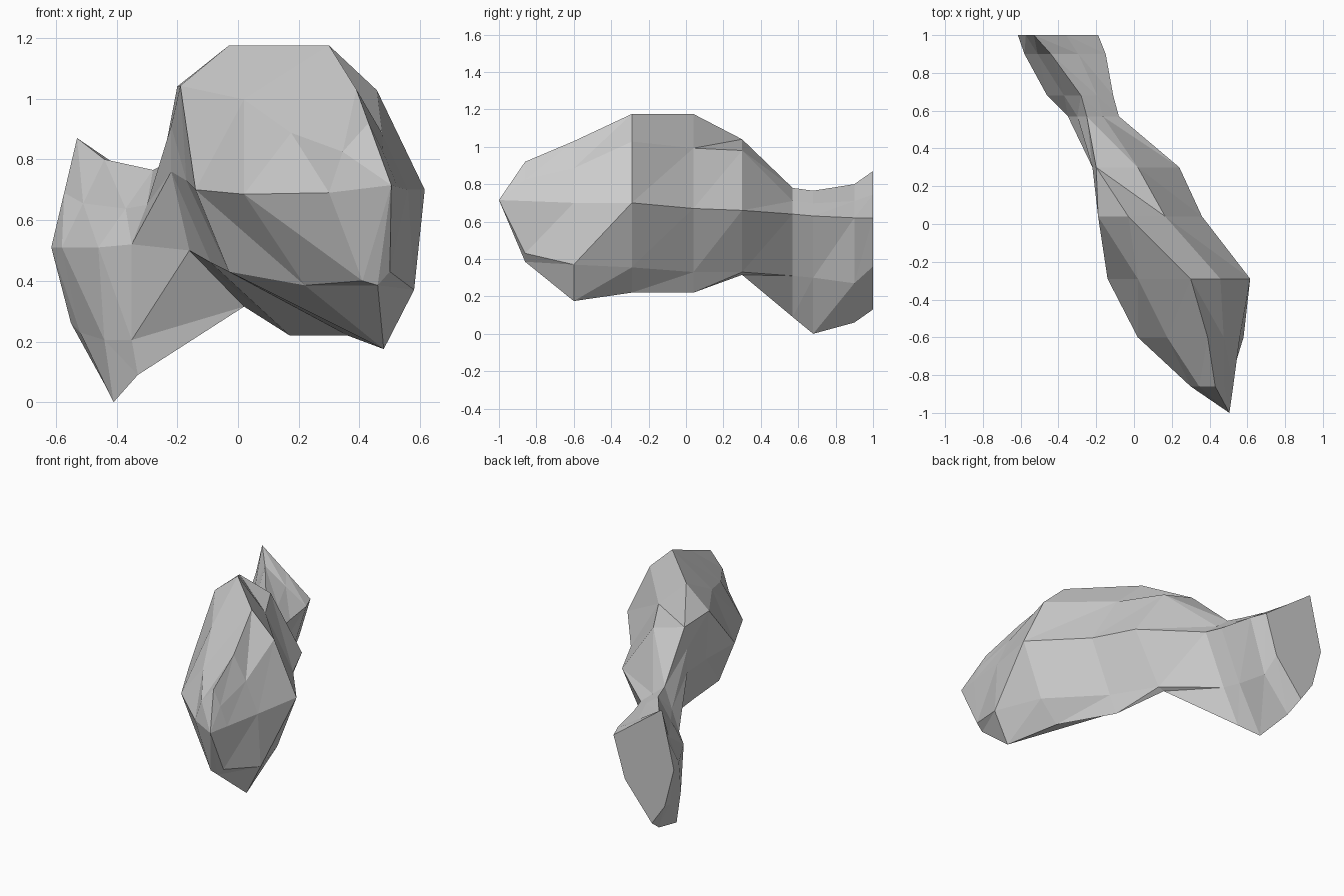
import bpy, bmesh

# Cross-sections along y: y, right bulge, left bulge, then (x, z) of
# crest, right flank, lower right, keel, lower left, left flank
SECTIONS = [
    (-0.86, 0.01, 0.02, [(0.43, 0.92), (0.525, 0.71), (0.50, 0.43), (0.46, 0.385), (0.41, 0.40), (0.30, 0.69)]),
    (-0.60, 0.02, 0.03, [(0.39, 1.03), (0.56, 0.70), (0.58, 0.37), (0.48, 0.175), (0.22, 0.385), (0.02, 0.685)]),
    (-0.29, 0.09, 0.06, [(0.30, 1.175), (0.615, 0.70), (0.48, 0.355), (0.36, 0.22), (-0.03, 0.43), (-0.14, 0.70)]),
    (0.04, 0.07, 0.09, [(-0.03, 1.175), (0.36, 0.67), (0.22, 0.33), (0.17, 0.22), (-0.09, 0.46), (-0.17, 0.73)]),
    (0.30, 0.13, 0.01, [(-0.20, 1.04), (0.24, 0.66), (0.06, 0.33), (0.02, 0.315), (-0.16, 0.50), (-0.22, 0.76)]),
    (0.57, 0.00, 0.00, [(-0.25, 0.78), (-0.08, 0.64), (-0.22, 0.31), (-0.33, 0.09), (-0.35, 0.205), (-0.35, 0.52)]),
    (0.68, 0.00, 0.00, [(-0.28, 0.765), (-0.11, 0.63), (-0.25, 0.30), (-0.41, 0.0), (-0.44, 0.205), (-0.46, 0.51)]),
    (0.90, 0.00, 0.00, [(-0.44, 0.80), (-0.15, 0.62), (-0.26, 0.27), (-0.44, 0.06), (-0.52, 0.23), (-0.58, 0.51)]),
    (1.00, 0.00, 0.00, [(-0.53, 0.87), (-0.19, 0.62), (-0.27, 0.36), (-0.46, 0.13), (-0.55, 0.26), (-0.615, 0.51)]),
]
TIP = (0.505, -1.0, 0.715)


def shoulder(a, b, out, up):
    """Point midway between a and b, pushed outward and up."""
    return ((a[0] + b[0]) / 2 + out, (a[1] + b[1]) / 2 + up)


# Boulder skin: loft the sections into a faceted shell
bm = bmesh.new()
rings = []
for y, right, left, pts in SECTIONS:
    ring = [pts[0], shoulder(pts[0], pts[1], 0, right), *pts[1:],
            shoulder(pts[-1], pts[0], -left, left)]
    rings.append([bm.verts.new((x, y, z)) for x, z in ring])

n = len(rings[0])
for a, b in zip(rings, rings[1:]):
    for i in range(n):
        j = (i + 1) % n
        # diagonals slope down towards the front on both flanks
        if i < 4:
            bm.faces.new((a[i], a[j], b[i]))
            bm.faces.new((a[j], b[j], b[i]))
        else:
            bm.faces.new((a[i], a[j], b[j]))
            bm.faces.new((a[i], b[j], b[i]))

# Pointed front and flat back cut
tip = bm.verts.new(TIP)
for i in range(n):
    bm.faces.new((tip, rings[0][(i + 1) % n], rings[0][i]))
bm.faces.new(rings[-1])
bmesh.ops.recalc_face_normals(bm, faces=bm.faces)

mesh = bpy.data.meshes.new("rock_ridge")
bm.to_mesh(mesh)
bm.free()
rock = bpy.data.objects.new("rock_ridge", mesh)
bpy.context.collection.objects.link(rock)
